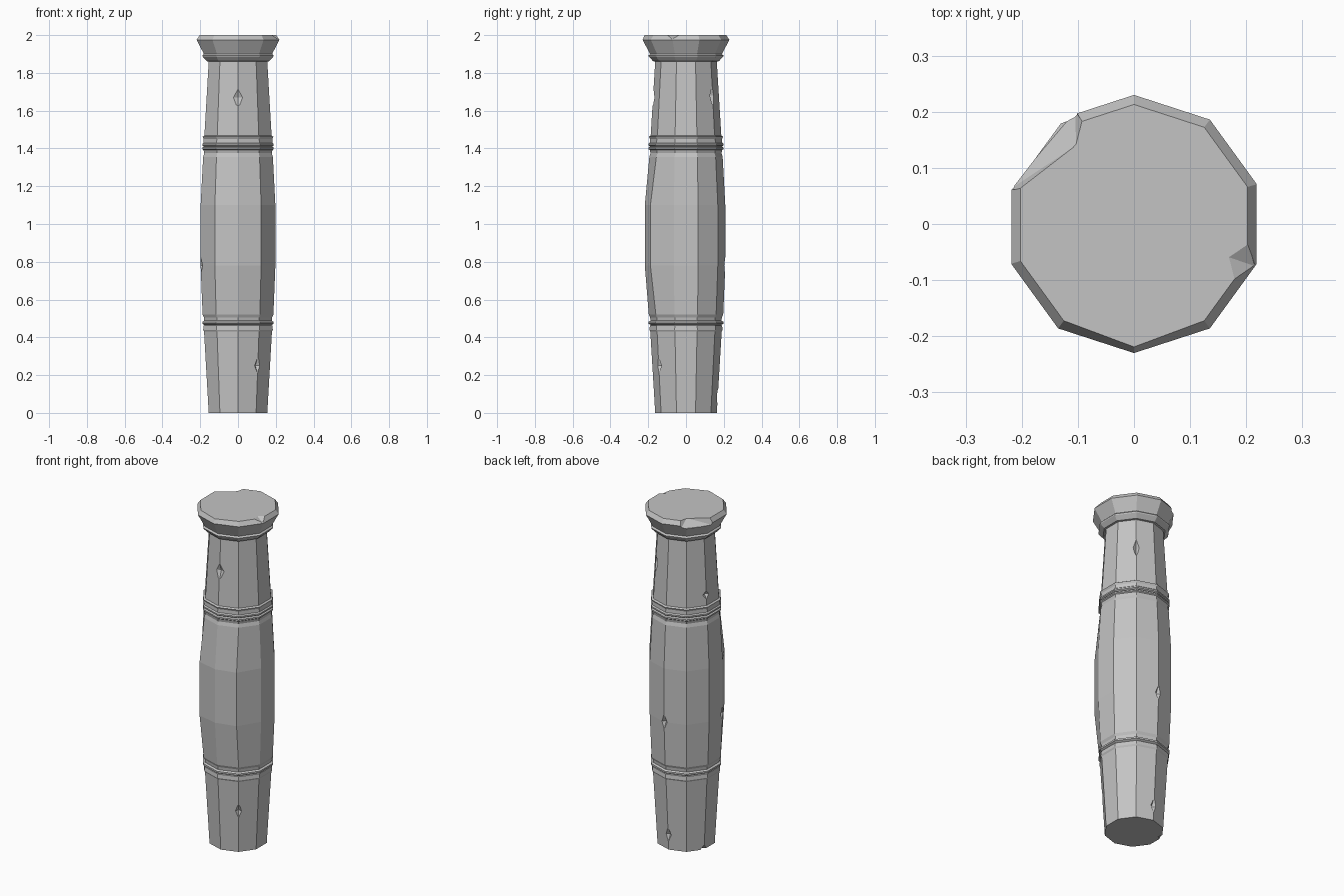
import bpy, bmesh, math
from mathutils import Vector

cube = bpy.data.objects.get("Cube")
if cube:
    bpy.data.objects.remove(cube, do_unlink=True)

SIDES = 10

stone = bpy.data.materials.new("grey stone")
stone.use_nodes = True
stone.diffuse_color = (0.55, 0.55, 0.55, 1)
stone.node_tree.nodes["Principled BSDF"].inputs["Base Color"].default_value = stone.diffuse_color


def ridge(i, radius, z):
    """Point on vertical ridge i; ridge 0 is at the front, counting towards +x."""
    a = math.radians(-90 + 36 * i)
    return Vector((radius * math.cos(a), radius * math.sin(a), z))


def make_object(name, bm):
    bmesh.ops.recalc_face_normals(bm, faces=bm.faces)
    mesh = bpy.data.meshes.new(name)
    bm.to_mesh(mesh)
    bm.free()
    mesh.materials.append(stone)
    obj = bpy.data.objects.new(name, mesh)
    bpy.context.collection.objects.link(obj)
    return obj


# Profile sections, as (radius, height)
foot = [(0.163, 0), (0.189, 0.43)]
lower_bands = [(0.194, 0.44), (0.191, 0.462), (0.186, 0.465), (0.199, 0.472),
               (0.199, 0.482), (0.188, 0.488), (0.19, 0.505)]
belly = [(0.197, 0.52), (0.208, 0.78), (0.208, 1.1), (0.194, 1.355)]
upper_bands = [(0.188, 1.375), (0.192, 1.392), (0.199, 1.397), (0.199, 1.405),
               (0.19, 1.41), (0.199, 1.416), (0.199, 1.424), (0.192, 1.43),
               (0.191, 1.45), (0.197, 1.462)]
neck = [(0.187, 1.468), (0.163, 1.86)]
cap = [(0.174, 1.862), (0.196, 1.885), (0.199, 1.892), (0.19, 1.9),
       (0.194, 1.908), (0.23, 1.975), (0.213, 2.0)]

# Faceted column, its belly slightly swollen at the front
bm = bmesh.new()
rings = []
for radius, z in foot + lower_bands + belly + upper_bands + neck + cap:
    ring = []
    for i in range(SIDES):
        p = ridge(i, radius, z)
        if 0.7 < z < 1.2 and i in (0, 1, SIDES - 1):
            p.y -= 0.01 if i == 0 else 0.02
        ring.append(bm.verts.new(p))
    rings.append(ring)
for low, high in zip(rings, rings[1:]):
    for i in range(SIDES):
        j = (i + 1) % SIDES
        bm.faces.new((low[i], low[j], high[j], high[i]))
bm.faces.new(rings[0])
bm.faces.new(rings[-1])
rings[-1][0].co.y -= 0.006
column = make_object("column", bm)

# Cutter made of all the chips knocked out of the stone
bm = bmesh.new()


def hull(points):
    verts = [bm.verts.new(p) for p in points]
    bmesh.ops.convex_hull(bm, input=verts)


def nick(i, radius, z, width=0.022, height=0.045, depth=0.022):
    """Diamond shaped chip on ridge i."""
    c = ridge(i, radius, z)
    out = ridge(i, 1, 0)
    side = Vector((-out.y, out.x, 0))
    up = Vector((0, 0, 1))
    hull([c + out * 0.03, c - out * depth, c + side * width, c - side * width,
          c + up * height, c - up * height])


nick(0, 0.174, 1.67, 0.045, 0.05, 0.016)
nick(1, 0.178, 0.25)
nick(4, 0.174, 1.68, 0.022, 0.06)
nick(5, 0.207, 0.78)
nick(5, 0.168, 0.09)
nick(7, 0.183, 1.53, 0.03, 0.025, 0.018)
nick(8, 0.207, 0.78)
nick(7, 0.163, 0, 0.03, 0.025)

# Chips on the rim of the cap
hull([(-0.224, 0.06, 1.96), (-0.105, 0.2, 1.96), (-0.204, 0.062, 2.002),
      (-0.103, 0.14, 2.002), (-0.092, 0.183, 2.002),
      (-0.3, 0.1, 1.95), (-0.14, 0.3, 1.95), (-0.3, 0.1, 2.03), (-0.14, 0.3, 2.03)])
hull([(0.163, -0.057, 2.003), (0.203, -0.03, 2.003), (0.176, -0.108, 2.003),
      (0.215, -0.075, 1.978), (0.25, -0.085, 2.003), (0.215, -0.075, 2.03)])
chips = make_object("chip_cutter", bm)
chips.hide_render = True

# Carve the chips, then discard the cutter
cut = column.modifiers.new("chips", "BOOLEAN")
cut.operation = "DIFFERENCE"
cut.solver = "EXACT"
cut.object = chips
bpy.context.view_layer.update()
carved = bpy.data.meshes.new_from_object(column.evaluated_get(bpy.context.evaluated_depsgraph_get()))
column.modifiers.clear()
column.data = carved
bpy.data.objects.remove(chips, do_unlink=True)
